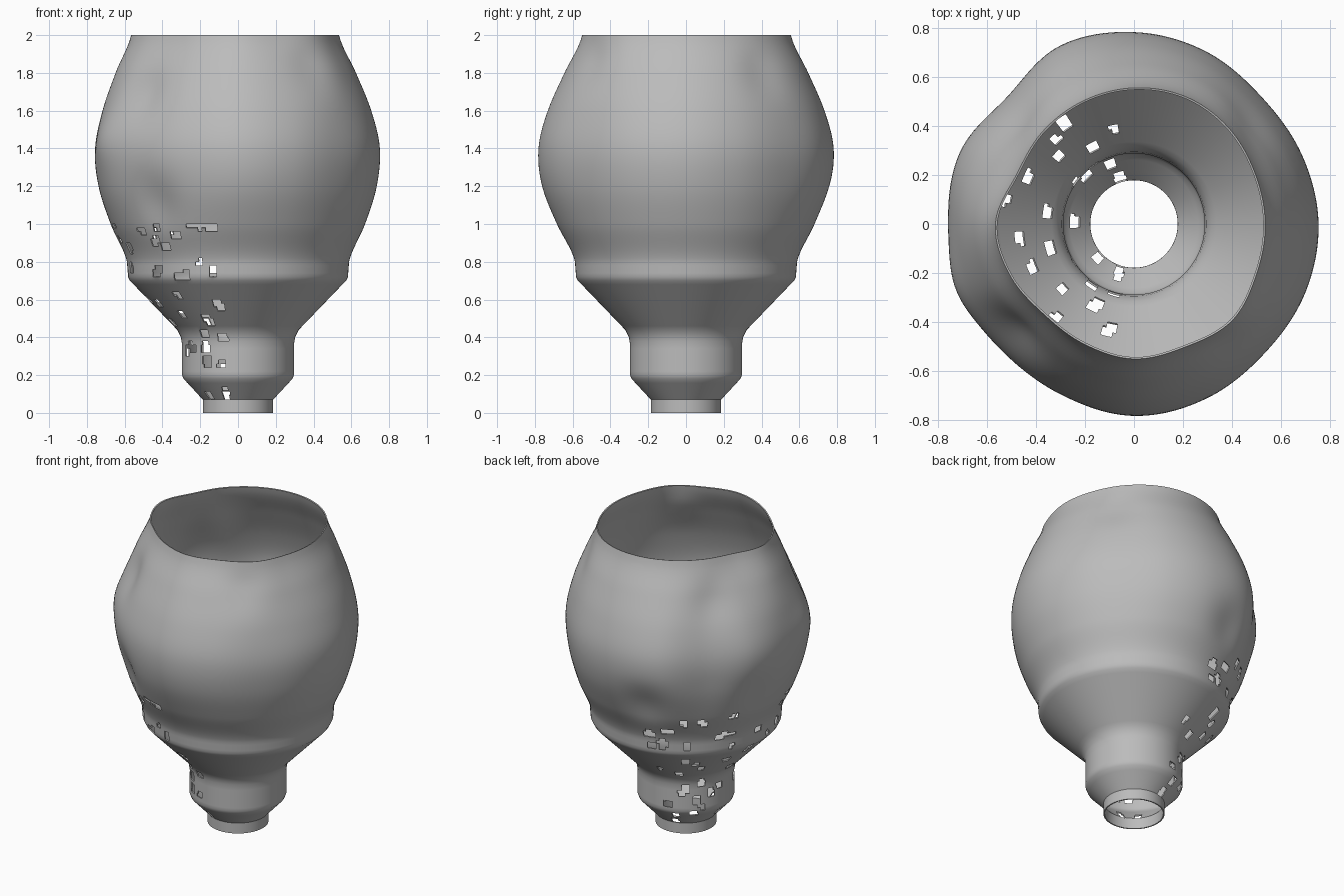
import bpy
import bmesh
import math
import random

random.seed(7)
SEGMENTS = 192
STEP = 0.02

cube = bpy.data.objects.get("Cube")
if cube:
    bpy.data.objects.remove(cube, do_unlink=True)


def spline(values, t, closed=False):
    """Smooth curve through evenly spaced values."""
    n = len(values)
    i = math.floor(t) if closed else min(max(int(t), 0), n - 2)
    f = t - i
    pick = (lambda k: values[k % n]) if closed else (lambda k: values[min(max(k, 0), n - 1)])
    a, b, c, d = (pick(i + k) for k in (-1, 0, 1, 2))
    return b + 0.5 * f * (c - a + f * (2*a - 5*b + 4*c - d + f * (3*(b - c) + d - a)))


def smooth(x):
    x = min(max(x, 0), 1)
    return x * x * (3 - 2 * x)


# Lower body: height and radius of the collar, neck, cone and lip
LOWER = [(0, .186), (.07, .186), (.18, .288), (.2, .296), (.36, .296), (.4, .302),
         (.44, .322), (.7, .572), (.72, .582), (.8, .588)]
# Upper body: radius at even heights, and the uneven belly and rim outlines
UPPER = [.588, .675, .74, .757, .712, .632, .543]
BELLY = [.74, .728, .722, .75, .77, .775, .72, .757, .745, .745, .735, .745, .77, .758, .737, .74]
RIM = [.53, .53, .545, .555, .55, .538, .525, .515, .56, .542, .515, .525, .545, .538, .557, .535]
# Dents: angle in degrees, height, depth
DENTS = [(222, 1.68, .035), (232, 1.12, .03), (105, 1.1, .03), (140, 1.75, .025),
         (40, 1.8, .02), (308, 1.85, .02), (160, 1.15, .02), (200, 1.45, -.02)]


def radius(z, angle):
    if z <= .8:
        for (z0, r0), (z1, r1) in zip(LOWER, LOWER[1:]):
            if z <= z1 + 1e-6:
                return r0 + (r1 - r0) * (z - z0) / (z1 - z0)
    r = spline(UPPER, (z - .8) / .2)
    t = angle / math.tau * len(BELLY)
    high = smooth((z - 1.4) / .6)
    r += smooth((z - .8) / .5) * (1 - high) * (spline(BELLY, t, True) - .746)
    r += high * (spline(RIM, t, True) - .538)
    fade = smooth((z - .8) / .2) * smooth((2.05 - z) / .2)
    for deg, height, depth in DENTS:
        turn = math.remainder(angle - math.radians(deg), math.tau)
        r -= fade * depth * math.exp(-(turn / .2) ** 2 - ((z - height) / .14) ** 2)
    return r


# Heights of the rings, keeping every corner of the profile
corners = [z for z, r in LOWER] + [1, 2]
heights = [0]
for low, high in zip(corners, corners[1:]):
    count = max(1, round((high - low) / (STEP if high <= 1 else .03)))
    heights += [low + (high - low) * (k + 1) / count for k in range(count)]

# Ragged holes on the right side: front ones by x and z, sloping ones by x and y
FRONT = [(-.66, 1), (-.52, .97), (-.44, .98), (-.62, .91), (-.57, .88), (-.44, .9), (-.38, .88),
         (-.32, .93), (-.25, 1), (-.18, .99), (-.13, .98), (-.28, .74), (-.2, .8), (-.13, .77),
         (-.56, .76), (-.43, .74), (-.3, .72), (-.24, .34), (-.27, .33), (-.08, .4), (-.17, .34),
         (-.16, .27), (-.1, .25), (-.18, .42), (-.25, .36)]
SLOPE = [(-.29, .42), (-.31, .35), (-.32, .28), (-.44, .2), (-.53, .1), (-.47, -.06),
         (-.36, .05), (-.35, -.1), (-.42, -.18), (-.3, -.27), (-.31, -.38), (-.15, -.33),
         (-.09, -.43), (-.17, .32), (-.09, .4), (-.16, -.15), (-.25, .01), (-.1, .25),
         (-.06, .2), (-.2, .19), (-.06, -.21)]
spots = [(math.tau - math.acos(max(-1, x / radius(z, math.pi))), z) for x, z in FRONT]
for x, y in SLOPE:
    r = math.hypot(x, y)
    z = .44 + (r - .322) * 1.04 if r > .31 else .07 + (r - .186) * 1.08
    spots.append((math.atan2(y, x), z))
for low, high, count in ((.73, .99, 16), (.21, .42, 8)):
    spots += [(math.radians(random.uniform(98, 185)), random.uniform(low, high))
              for k in range(count)]

# Each hole is two overlapping blocks
blocks = []
for angle, z in spots:
    for k in range(2):
        blocks.append((angle + k * random.uniform(-.04, .04), z + k * random.uniform(-.02, .02),
                       random.uniform(.012, .028), random.uniform(.012, .024)))


def is_hole(angle, z):
    if z > 1:
        return False
    r = radius(z, angle)
    return any(abs(math.remainder(angle - a, math.tau)) * r < w and abs(z - h) < t
               for a, h, w, t in blocks)


# Vessel wall
bm = bmesh.new()
angles = [math.tau * k / SEGMENTS for k in range(SEGMENTS)]
rings = []
for z in heights:
    rings.append([bm.verts.new((radius(z, a) * math.cos(a), radius(z, a) * math.sin(a), z))
                  for a in angles])
for j in range(len(rings) - 1):
    middle = (heights[j] + heights[j + 1]) / 2
    for i in range(SEGMENTS):
        if is_hole(angles[i] + math.pi / SEGMENTS, middle):
            continue
        n = (i + 1) % SEGMENTS
        bm.faces.new((rings[j][i], rings[j][n], rings[j + 1][n], rings[j + 1][i]))
bmesh.ops.delete(bm, geom=[v for v in bm.verts if not v.link_faces], context='VERTS')
mesh = bpy.data.meshes.new("vessel_wall")
bm.to_mesh(mesh)
bm.free()
vessel = bpy.data.objects.new("vessel_wall", mesh)
bpy.context.collection.objects.link(vessel)

# Plain grey material
grey = bpy.data.materials.new("plain_grey")
grey.use_nodes = True
colour = (.5, .5, .5, 1)
grey.diffuse_color = colour
grey.node_tree.nodes["Principled BSDF"].inputs["Base Color"].default_value = colour
mesh.materials.append(grey)

# Thin wall built inwards, smooth with sharp corners kept
bpy.ops.object.select_all(action='DESELECT')
vessel.select_set(True)
bpy.context.view_layer.objects.active = vessel
shell = vessel.modifiers.new("thickness", 'SOLIDIFY')
shell.thickness = .008
shell.offset = -1
bpy.ops.object.modifier_apply(modifier=shell.name)
bpy.ops.object.shade_smooth_by_angle(angle=math.radians(35))
